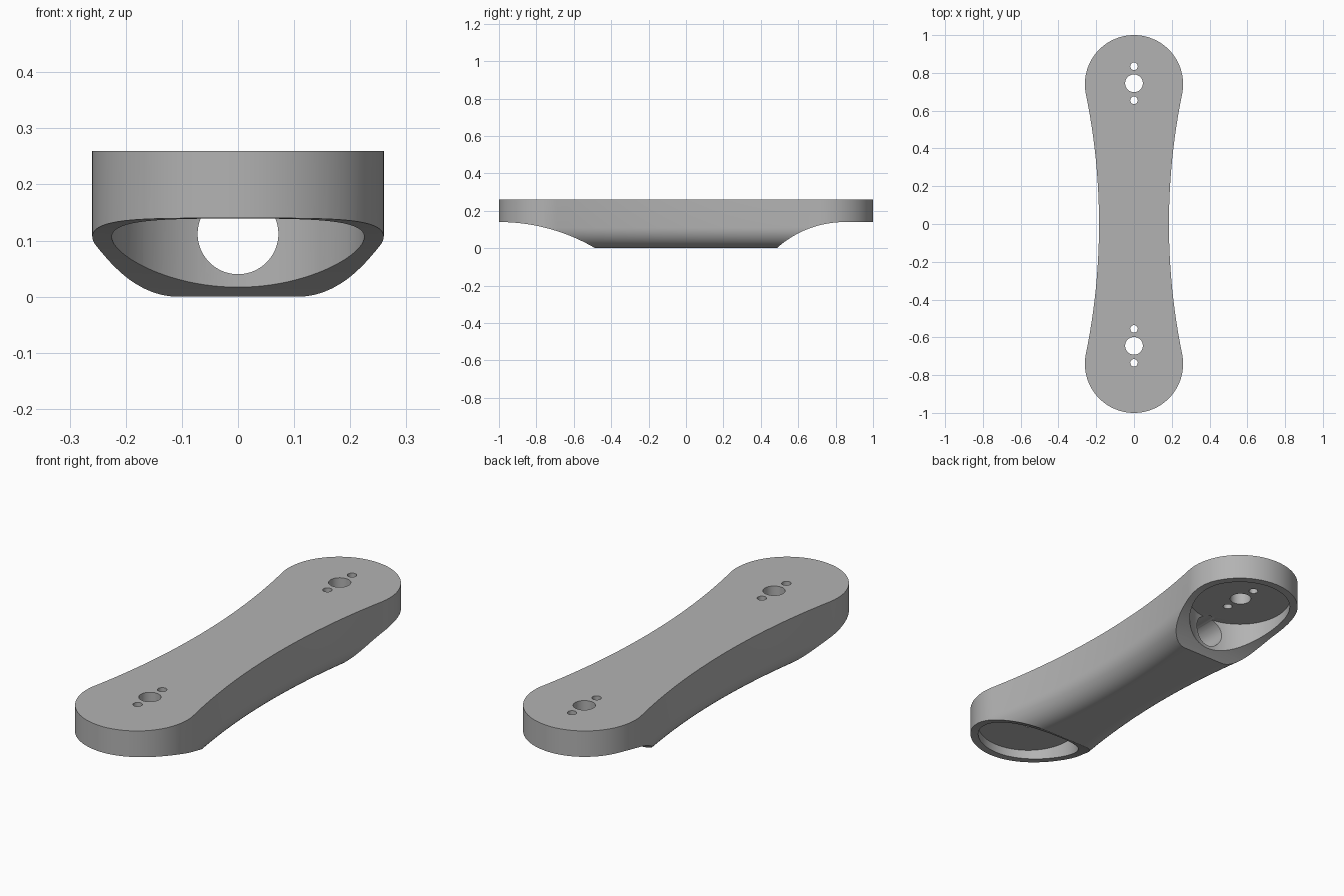
import bpy, bmesh, math
from mathutils import Vector

cube = bpy.data.objects.get("Cube")
if cube:
    bpy.data.objects.remove(cube, do_unlink=True)

TOP, END_Y, END_R, WAIST, FILLET = 0.26, 0.74, 0.26, 0.185, 0.11
SIDE_R = (END_Y**2 + WAIST**2 - END_R**2) / (2 * (END_R - WAIST))

grey = bpy.data.materials.new("plain grey")
grey.use_nodes = True
colour = (0.45, 0.45, 0.45, 1)
grey.diffuse_color = colour
grey.node_tree.nodes["Principled BSDF"].inputs["Base Color"].default_value = colour


def outline(inset):
    """Dog-bone outline: round ends joined by tangent concave sides."""
    r, big = END_R - inset, SIDE_R + inset
    cx = WAIST + SIDE_R
    tilt = math.atan2(END_Y, cx)
    quarter = []
    for i in range(12):
        a = tilt * i / 12
        quarter.append((cx - big * math.cos(a), big * math.sin(a)))
    for i in range(33):
        a = -tilt + (math.pi / 2 + tilt) * i / 32
        quarter.append((r * math.cos(a), END_Y + r * math.sin(a)))
    half = quarter + [(-x, y) for x, y in quarter[-2::-1]]
    return half + [(x, -y) for x, y in half[-2:0:-1]]


def mesh_object(name, rings):
    """Closed solid lofted through equal rings."""
    bm = bmesh.new()
    loops = [[bm.verts.new(p) for p in ring] for ring in rings]
    n = len(loops[0])
    for a, b in zip(loops, loops[1:]):
        for i in range(n):
            j = (i + 1) % n
            bm.faces.new((a[i], a[j], b[j], b[i]))
    bm.faces.new(loops[0][::-1])
    bm.faces.new(loops[-1])
    bmesh.ops.recalc_face_normals(bm, faces=bm.faces[:])
    mesh = bpy.data.meshes.new(name)
    bm.to_mesh(mesh)
    bm.free()
    mesh.materials.append(grey)
    obj = bpy.data.objects.new(name, mesh)
    bpy.context.collection.objects.link(obj)
    return obj


def cylinder(name, radius, start, end, sides=64):
    start, end = Vector(start), Vector(end)
    turn = (end - start).to_track_quat('Z', 'Y')
    circle = [turn @ Vector((radius * math.cos(k * math.tau / sides),
                             radius * math.sin(k * math.tau / sides), 0))
              for k in range(sides)]
    return mesh_object(name, [[c + p for c in circle] for p in (start, end)])


def cut(body, cutter):
    mod = body.modifiers.new("cut", 'BOOLEAN')
    mod.operation, mod.solver, mod.object = 'DIFFERENCE', 'EXACT', cutter
    bpy.context.view_layer.objects.active = body
    bpy.ops.object.modifier_apply(modifier=mod.name)
    bpy.data.objects.remove(cutter, do_unlink=True)


# Link arm with a rounded lower edge
rings = []
for i in range(13):
    a = math.pi / 2 * i / 12
    rings.append([(x, y, FILLET * (1 - math.cos(a)))
                  for x, y in outline(FILLET * (1 - math.sin(a)))])
rings.append([(x, y, TOP) for x, y in outline(0)])
arm = mesh_object("link_arm", rings)

# Curved undercuts, gentler at the front than at the back
RIM, FLAT_END = 0.14, 0.485
for side, tangent in ((-1, 1.0), (1, 0.85)):
    run = tangent - FLAT_END
    radius = (run**2 + RIM**2) / (2 * RIM)
    sweep = math.asin(run / radius) * 1.08
    profile = [(1.2, -0.1), (1.2, RIM)]
    for i in range(33):
        a = sweep * i / 32
        profile.append((tangent - radius * math.sin(a), RIM - radius * (1 - math.cos(a))))
    profile.append((profile[-1][0], -0.1))
    cut(arm, mesh_object("undercut", [[(x, side * y, z) for y, z in profile]
                                      for x in (-0.5, 0.5)]))

# Round pockets under both ends, with shaft and screw holes
for side, hole_y in ((-1, -0.645), (1, 0.745)):
    cut(arm, cylinder("pocket", 0.225, (0, side * END_Y, -0.1), (0, side * END_Y, 0.18), 96))
    for offset, radius in ((0, 0.047), (-0.09, 0.02), (0.09, 0.02)):
        y = hole_y + offset
        cut(arm, cylinder("hole", radius, (0, y, 0.15), (0, y, 0.3), 32))

# Lengthwise bore joining the pockets
cut(arm, cylinder("bore", 0.072, (0, -0.54, 0.112), (0, 0.54, 0.112)))

bpy.ops.object.select_all(action='DESELECT')
arm.select_set(True)
bpy.context.view_layer.objects.active = arm
bpy.ops.object.shade_smooth_by_angle(angle=math.radians(25))
